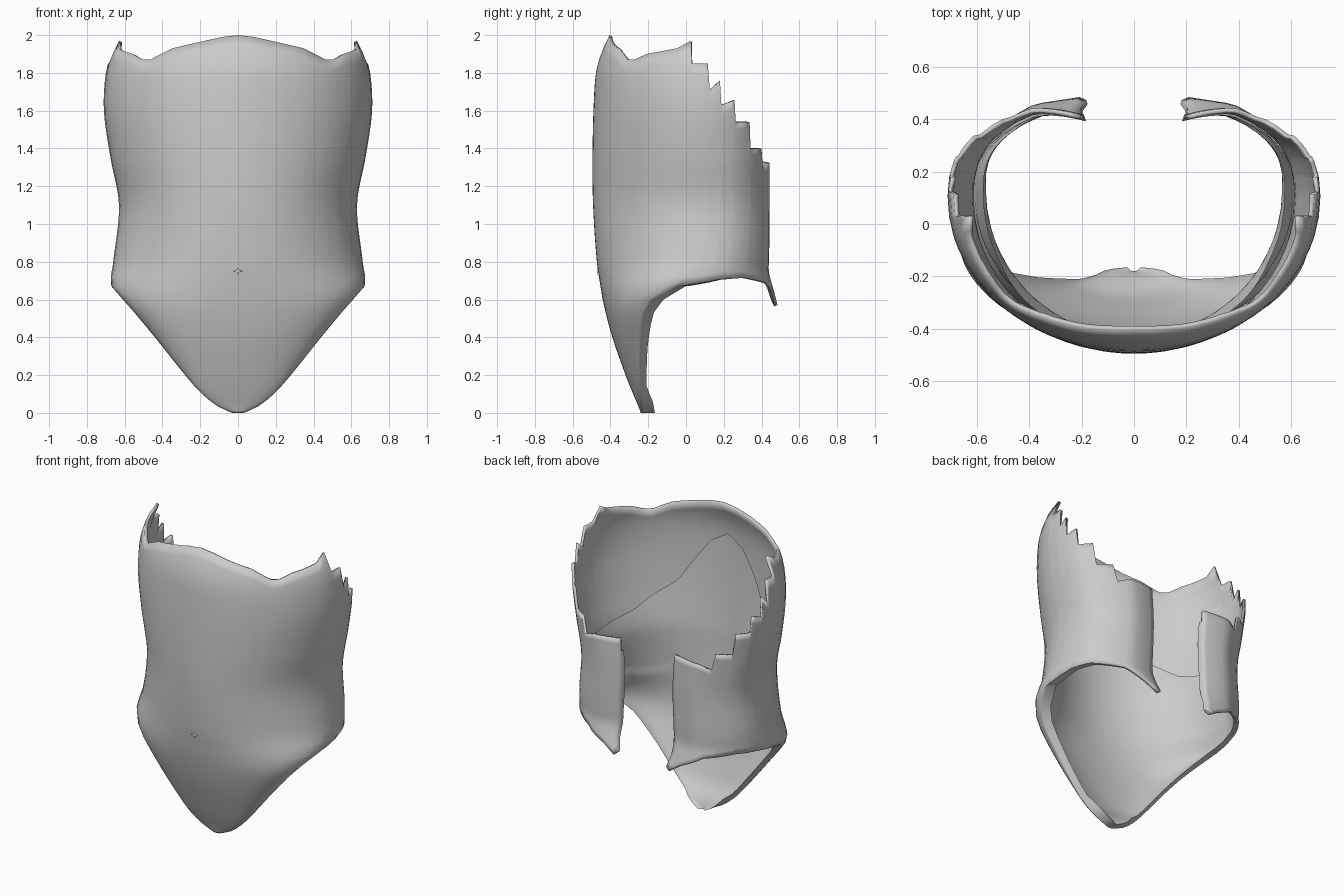
import bpy
import math

cube = bpy.data.objects.get("Cube")
if cube:
    bpy.data.objects.remove(cube, do_unlink=True)

grey = bpy.data.materials.new("plain_grey")
grey.use_nodes = True
grey.diffuse_color = (0.6, 0.6, 0.6, 1)
grey.node_tree.nodes["Principled BSDF"].inputs["Base Color"].default_value = (0.6, 0.6, 0.6, 1)

# Body sections: height -> half width, front depth, depth of widest point
HEIGHTS = [0, .03, .1, .2, .4, .58, .67, .8, 1.1, 1.35, 1.6, 1.8, 1.9, 2]
WIDTH = [.03, .1, .19, .28, .44, .59, .67, .66, .63, .675, .71, .7, .67, .62]
FRONT = [-.24, -.25, -.28, -.32, -.39, -.437, -.453, -.472, -.492, -.495, -.49, -.477, -.45, -.405]
MIDDLE = [-.225, -.23, -.24, -.24, -.23, -.18, -.05, .06] + [.1] * 6

# Edges as (angle around the body, height); 0 is the front centre, 90 the side
NECKLINE = [(0, 2), (8, 1.99), (18, 1.965), (32, 1.93), (43, 1.87), (48, 1.87),
            (56, 1.9), (74, 1.93), (82, 1.97)]
TEETH = [(83, 1.85), (91, 1.85), (92, 1.71), (98, 1.76), (99, 1.63), (109, 1.655),
         (110, 1.54), (123, 1.54), (124, 1.4), (137, 1.4), (139, 1.29), (149, 1.32), (167, 1.33)]
TOP = NECKLINE + TEETH
BOTTOM = [(0, .67), (90, .67), (106, .705), (123, .715), (145, .69), (158, .62), (164, .57), (167, .59)]
LINING_TOP = [(0, 1.77), (10, 1.7), (30, 1.4), (60, 1.22), (90, 1.17), (130, 1.12), (167, 1.25)]
LINING_GAP = [(0, .06), (.06, .06), (.15, .03), (.55, .035), (.7, .05), (1.1, .065), (1.8, .03)]
CREASE, END = 149, 167


def linear(keys, a):
    for (a0, z0), (a1, z1) in zip(keys, keys[1:]):
        if a <= a1:
            return z0 + (z1 - z0) * (a - a0) / (a1 - a0)
    return keys[-1][1]


def smooth(values, z):
    """Smooth interpolation of a section value along the height."""
    last = len(HEIGHTS) - 1
    i = 0
    while i < last - 1 and z > HEIGHTS[i + 1]:
        i += 1

    def slope(k):
        lo, hi = max(k - 1, 0), min(k + 1, last)
        return (values[hi] - values[lo]) / (HEIGHTS[hi] - HEIGHTS[lo])

    step = HEIGHTS[i + 1] - HEIGHTS[i]
    t = (z - HEIGHTS[i]) / step
    s = t * t * (3 - 2 * t)
    return (values[i] * (1 - s) + values[i + 1] * s
            + step * (slope(i) * t * (1 - t) ** 2 - slope(i + 1) * t * t * (1 - t)))


def surface(a, z, inset=0.0):
    """Point on the body shell, optionally moved inward."""
    width = smooth(WIDTH, z)
    width = max(width - inset, width * 0.75)
    middle = smooth(MIDDLE, z) + inset * (1 if z < 0.8 else 0.5)
    front = smooth(FRONT, z) + inset
    back = 0.485 + 0.07 * max(0, (0.75 - z) / 0.18) - inset
    r = math.radians(a)
    # The front is an ellipse, the back is squarer
    if a <= 90:
        x = width * math.sin(r)
        y = middle + (front - middle) * math.cos(r)
    else:
        x = width * abs(math.sin(r)) ** 0.8
        y = middle + (back - middle) * abs(math.cos(r)) ** 0.8
    # The back flaps turn inward past their crease
    y -= 0.06 * max(0, (a - CREASE) / (END - CREASE)) ** 1.3
    return (x, y, z)


def lining_inset(a, z):
    return linear(LINING_GAP, z) * (1 - 0.6 * max(0, a - 90) / 77)


def make(name, verts, faces, thickness=0.0):
    mesh = bpy.data.meshes.new(name)
    mesh.from_pydata(verts, [], faces)
    mesh.materials.append(grey)
    obj = bpy.data.objects.new(name, mesh)
    bpy.context.collection.objects.link(obj)
    mirror = obj.modifiers.new("mirror", 'MIRROR')
    mirror.use_clip = True
    mirror.merge_threshold = 0.0005
    if thickness:
        solid = obj.modifiers.new("thickness", 'SOLIDIFY')
        solid.thickness = thickness
        solid.offset = -1
    bpy.ops.object.select_all(action='DESELECT')
    obj.select_set(True)
    bpy.context.view_layer.objects.active = obj
    bpy.ops.object.shade_smooth_by_angle(angle=math.radians(40))
    return obj


# Columns follow every edge key, with extra ones between for roundness
angles = sorted({k[0] for k in TOP + BOTTOM} | set(range(4, 88, 6))
                | {114, 118, 131, 153, 161})
LOW, HIGH = 14, 22


def sheet(name, top, inset=None, thickness=0.0):
    verts, faces, index = [], [], {}
    for i, a in enumerate(angles):
        hem, rim = linear(BOTTOM, a), linear(top, a)
        for j in range(LOW + HIGH + 1):
            if j < LOW:
                if a > 90:
                    continue
                z = hem * (j / LOW) ** 1.5
            else:
                z = hem + (rim - hem) * (j - LOW) / HIGH
            index[i, j] = len(verts)
            verts.append(surface(a, z, inset(a, z) if inset else 0))
    for i, j in index:
        quad = [(i, j), (i + 1, j), (i + 1, j + 1), (i, j + 1)]
        if all(q in index for q in quad):
            face = [index[q] for q in quad]
            faces.append(face[::-1] if inset else face)
    return make(name, verts, faces, thickness)


# Outer shell with jagged shoulder edges, and the lower inner lining
sheet("torso_shell", TOP, thickness=0.018)
sheet("inner_lining", LINING_TOP, lining_inset)

# Hem closing the gap between shell and lining along the lower and rear edges
path = [(a, 0) for a in angles if a <= 90]
path += [(90, 0.67 * (j / LOW) ** 1.5) for j in range(1, LOW + 1)]
path += [(a, linear(BOTTOM, a)) for a in angles if a > 90]
low, high = linear(BOTTOM, END), linear(LINING_TOP, END)
path += [(END, low + (high - low) * k / 10) for k in range(1, 11)]
rim = []
for a, z in path:
    rim += [surface(a, z), surface(a, z, lining_inset(a, z))]
make("hem", rim, [(k, k + 1, k + 3, k + 2) for k in range(0, len(rim) - 2, 2)])

# Small star-shaped navel plate
y = surface(0, 0.75)[1] - 0.003
points = [(0, y, 0.75), (0, y, 0.732), (0.007, y, 0.744), (0.024, y, 0.75),
          (0.007, y, 0.756), (0, y, 0.768)]
make("navel", points, [(0, k, k + 1) for k in range(1, 5)], 0.004)
